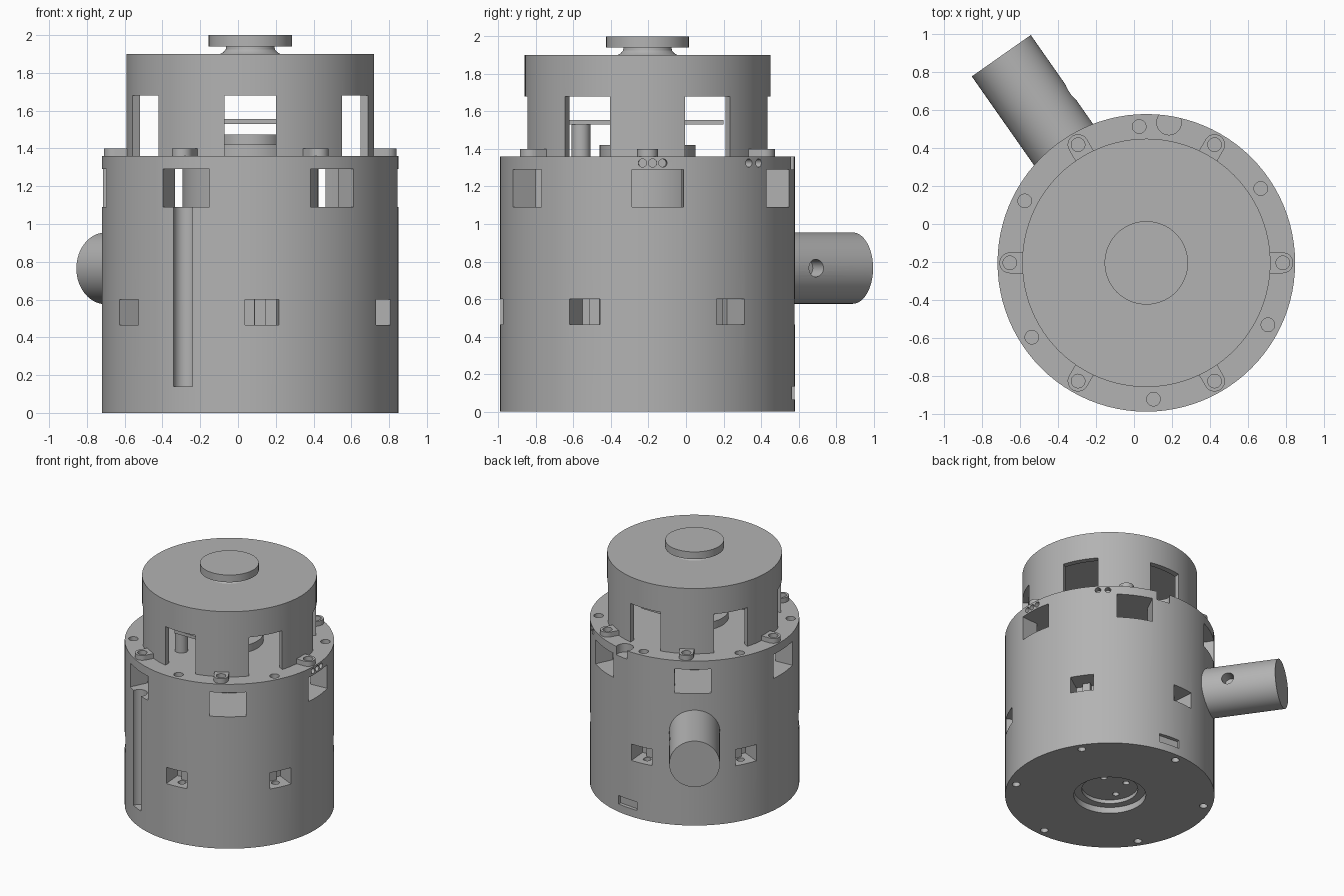
import bpy, bmesh
from math import radians, cos, sin, pi
from mathutils import Matrix, Vector

if "Cube" in bpy.data.objects:
    bpy.data.objects.remove(bpy.data.objects["Cube"])

CX, CY = 0.065, -0.205      # main axis of the housing
R = 0.785                   # housing radius
grey = bpy.data.materials.new("plain grey")
grey.use_nodes = True
GREY = (0.45, 0.45, 0.45, 1)
grey.diffuse_color = GREY
grey.node_tree.nodes["Principled BSDF"].inputs["Base Color"].default_value = GREY


def place(r, deg, z):
    a = radians(deg)
    return Matrix.Translation((CX + r * cos(a), CY + r * sin(a), z)) @ Matrix.Rotation(a, 4, 'Z')


def make(name, bm, matrix):
    bmesh.ops.recalc_face_normals(bm, faces=bm.faces)
    mesh = bpy.data.meshes.new(name)
    bm.transform(matrix)
    bm.to_mesh(mesh)
    bm.free()
    mesh.materials.append(grey)
    ob = bpy.data.objects.new(name, mesh)
    bpy.context.collection.objects.link(ob)
    return ob


def lathe(name, profile, loop=False):
    bm = bmesh.new()
    vs = [bm.verts.new((r, 0, z)) for r, z in profile]
    es = [bm.edges.new(p) for p in zip(vs, vs[1:])]
    if loop:
        es.append(bm.edges.new((vs[-1], vs[0])))
    bmesh.ops.spin(bm, geom=vs + es, axis=(0, 0, 1), cent=(0, 0, 0), steps=96, angle=2 * pi)
    bmesh.ops.remove_doubles(bm, verts=bm.verts, dist=1e-4)
    return make(name, bm, place(0, 0, 0))


def box(name, size, matrix):
    bm = bmesh.new()
    bmesh.ops.create_cube(bm, size=1, matrix=Matrix.Diagonal((*size, 1)))
    return make(name, bm, matrix)


def rod(name, radius, length, matrix, axis='Z', segments=32):
    turn = {'Z': Matrix(), 'X': Matrix.Rotation(pi / 2, 4, 'Y'), 'Y': Matrix.Rotation(pi / 2, 4, 'X')}[axis]
    bm = bmesh.new()
    bmesh.ops.create_cone(bm, cap_ends=True, segments=segments, radius1=radius, radius2=radius,
                          depth=length, matrix=turn)
    return make(name, bm, matrix)


def boolean(target, tool, operation='DIFFERENCE'):
    mod = target.modifiers.new("cut", 'BOOLEAN')
    mod.operation, mod.solver, mod.object = operation, 'EXACT', tool
    with bpy.context.temp_override(object=target, active_object=target):
        bpy.ops.object.modifier_apply(modifier=mod.name)
    bpy.data.objects.remove(tool)


# base with stepped recess underneath, screw holes and a shallow side notch
base = lathe("base", [(0, 0.08), (0.21, 0.08), (0.21, 0.05), (0.27, 0.05), (0.27, 0),
                      (R, 0), (R, 0.14), (0, 0.14)])
for i in range(6):
    boolean(base, rod("cutter", 0.03, 0.16, place(0.72, 33 + 60 * i, 0)))
for i in range(4):
    boolean(base, rod("cutter", 0.025, 0.06, place(0.13, 30 + 90 * i, 0.08)))
boolean(base, box("cutter", (0.06, 0.18, 0.07), place(R, 85, 0.1)))

# body with an annular chamber at the top
body = lathe("body", [(0, 0.14), (R, 0.14), (R, 1.29), (0.64, 1.29), (0.64, 1.09),
                      (0.36, 1.09), (0.36, 1.29), (0, 1.29)])
for i in range(6):
    # upper openings into the chamber
    boolean(body, box("cutter", (0.3, 0.275, 0.24), place(0.7, 4 + 60 * i, 1.211)))
    # lower pockets with a screw hole in the floor
    a = 34.5 + 60 * i
    boolean(body, box("cutter", (0.34, 0.18, 0.135), place(R, a, 0.5325)))
    boolean(body, rod("cutter", 0.03, 0.08, place(0.7, a, 0.46)))
    box("pocket_rib", (0.04, 0.06, 0.135), place(0.64, a, 0.5325))

# rounded channel running down the front
boolean(body, rod("cutter", 0.06, 1.01, place(0.765, -117, 0.645)))

# flange with rim holes, screw holes and one open notch
flange = lathe("flange", [(0, 1.29), (R, 1.29), (R, 1.36), (0, 1.36)])
for i in range(6):
    boolean(flange, rod("cutter", 0.036, 0.2, place(0.72, 33 + 60 * i, 1.36)))
boolean(flange, rod("cutter", 0.065, 0.2, place(0.75, 80.8, 1.33)))
for a in (-2, 2, 6, 43.5, 49):
    boolean(flange, rod("cutter", 0.022, 0.1, place(R, a, 1.325), 'X', 20))

# cap shell with six openings at its foot
cap = lathe("cap", [(0, 1.9), (0.655, 1.9), (0.655, 1.36), (0.61, 1.36), (0.61, 1.86), (0, 1.86)])
for i in range(6):
    boolean(cap, box("cutter", (0.2, 0.275, 0.36), place(0.65, 30 + 60 * i, 1.5)))

# screw lugs around the cap
for i in range(6):
    lug = rod("cap_lug", 0.055, 0.04, place(0.72, 60 * i, 1.38))
    boolean(lug, box("cutter", (0.08, 0.11, 0.04), place(0.68, 60 * i, 1.38)), 'UNION')
    boolean(lug, rod("cutter", 0.036, 0.1, place(0.72, 60 * i, 1.38)))

# knob on a flared neck
lathe("knob", [(0, 1.9), (0.16, 1.9), (0.142, 1.91), (0.13, 1.925), (0.128, 1.94),
               (0.22, 1.94), (0.22, 2), (0, 2)])

# mechanism under the cap: stepped hub, raised plate and its posts
lathe("hub", [(0, 1.36), (0.255, 1.36), (0.255, 1.42), (0.17, 1.42), (0.17, 1.475), (0, 1.475)])
box("raised_plate", (0.4, 0.84, 0.025), Matrix.Translation((CX, -0.22, 1.5425)))
for side in (-1, 1):
    rod("plate_post", 0.05, 0.17, Matrix.Translation((CX + side * 0.19, -0.56, 1.445)))

# side pipe with a drilled hole
pipe = rod("side_pipe", 0.19, 0.704, place(0.982, 125, 0.765), 'X', 64)
hole = place(0.965, 125, 0.765) @ Matrix.Translation(Vector((0, -0.19, 0)))
boolean(pipe, rod("cutter", 0.047, 0.2, hole, 'Y'))

# smooth round surfaces, keep edges crisp
bpy.ops.object.select_all(action='DESELECT')
for ob in bpy.context.scene.objects:
    if ob.type == 'MESH':
        ob.select_set(True)
        bpy.context.view_layer.objects.active = ob
bpy.ops.object.shade_smooth_by_angle(angle=radians(30))
